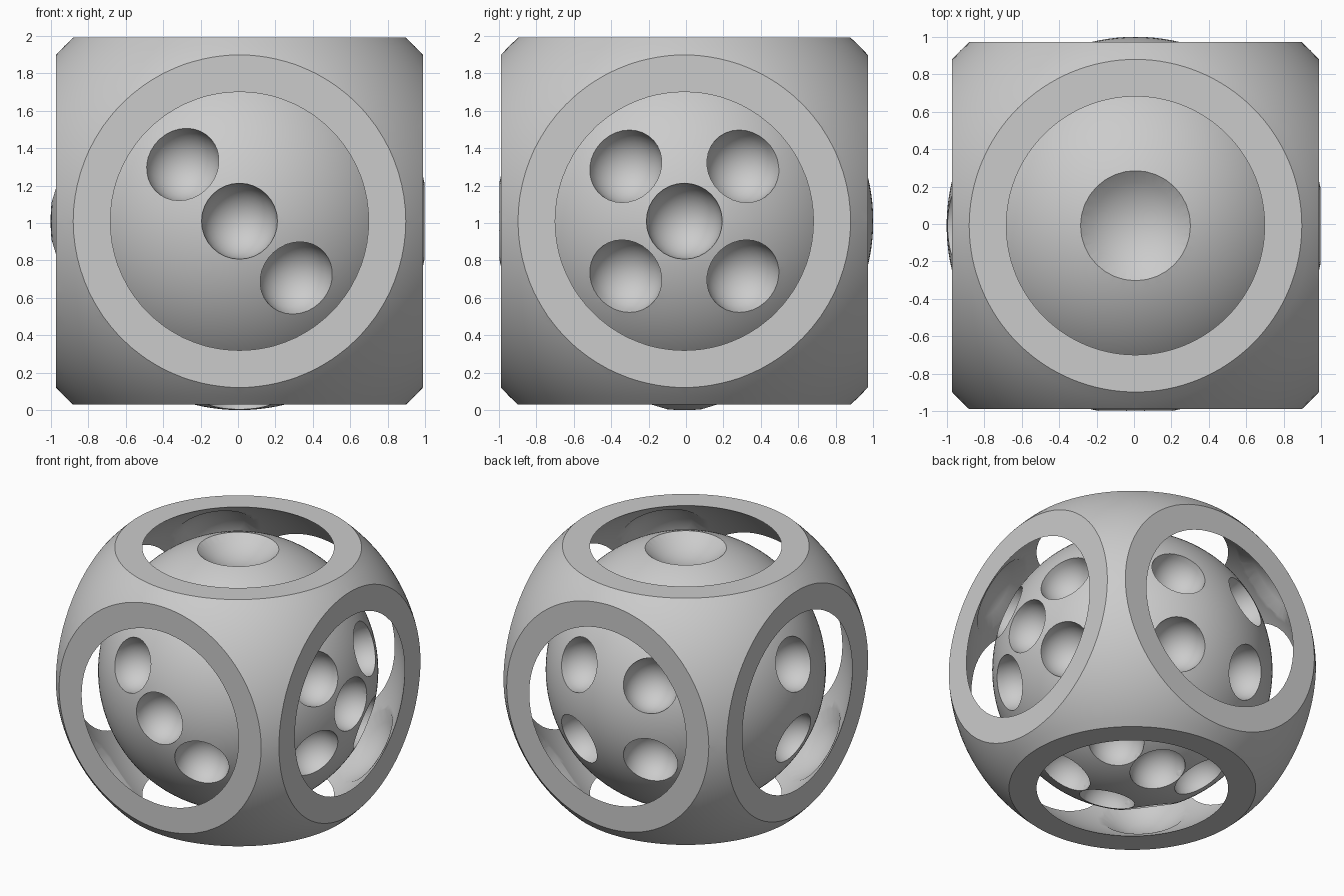
import bpy, bmesh, math
from mathutils import Vector, Matrix

if "Cube" in bpy.data.objects:
    bpy.data.objects.remove(bpy.data.objects["Cube"], do_unlink=True)

CENTRE = Vector((0.008, -0.009, 1.01))
BALL_R = 1.01       # inner die ball
HALF = 0.981        # half width of the cage
ROUND_R = 1.324     # sphere that rounds the cage corners
HOLLOW_R = 1.2      # sphere that empties the cage and opens its faces

grey = bpy.data.materials.new("plain_grey")
grey.use_nodes = True
grey.diffuse_color = (0.6, 0.6, 0.6, 1)
grey.node_tree.nodes["Principled BSDF"].inputs["Base Color"].default_value = (0.6, 0.6, 0.6, 1)


def new_object(name, bm):
    mesh = bpy.data.meshes.new(name)
    bm.to_mesh(mesh)
    bm.free()
    mesh.materials.append(grey)
    obj = bpy.data.objects.new(name, mesh)
    obj.location = CENTRE
    bpy.context.collection.objects.link(obj)
    return obj


def spheres(name, items, segments):
    """One mesh of spheres, each given as (position, radius), poles pointing outward."""
    bm = bmesh.new()
    for pos, radius in items:
        pos = Vector(pos)
        turn = pos.to_track_quat("Z", "Y").to_matrix().to_4x4() if pos.length else Matrix()
        bmesh.ops.create_uvsphere(bm, u_segments=segments, v_segments=segments // 2,
                                  radius=radius, matrix=Matrix.Translation(pos) @ turn)
    return new_object(name, bm)


def combine(obj, cutter, operation):
    mod = obj.modifiers.new("cut", "BOOLEAN")
    mod.operation, mod.solver, mod.object = operation, "EXACT", cutter
    bpy.context.view_layer.objects.active = obj
    bpy.ops.object.modifier_apply(modifier=mod.name)
    bpy.data.objects.remove(cutter, do_unlink=True)


def smooth(obj):
    bpy.ops.object.select_all(action="DESELECT")
    obj.select_set(True)
    bpy.context.view_layer.objects.active = obj
    bpy.ops.object.shade_smooth_by_angle(angle=math.radians(25))


# Cage: a cube rounded by one sphere and hollowed by a smaller one
bm = bmesh.new()
bmesh.ops.create_cube(bm, size=2 * HALF)
cage = new_object("cage", bm)
combine(cage, spheres("rounding", [((0, 0, 0), ROUND_R)], 128), "INTERSECT")
combine(cage, spheres("hollow", [((0, 0, 0), HOLLOW_R)], 128), "DIFFERENCE")

# Shallow round pockets inside the eight cage corners
corners = [(Vector((x, y, z)).normalized() * 0.84, 0.44)
           for x in (-1, 1) for y in (-1, 1) for z in (-1, 1)]
combine(cage, spheres("pockets", corners, 24), "DIFFERENCE")
smooth(cage)

# Die ball with pips: each face has its outward, u and v axes and a layout
X, Y, Z = Vector((1, 0, 0)), Vector((0, 1, 0)), Vector((0, 0, 1))
square = [(u, v) for u in (-0.32, 0.32) for v in (-0.3, 0.3)]
faces = [
    (-Y, X, Z, [(-0.31, 0.31), (0, 0), (0.31, -0.31)]),
    (X, Y, Z, square + [(0, 0)]),
    (Y, X, Z, square),
    (-X, Y, Z, [(0, -0.3), (0, 0.3)]),
    (-Z, X, Y, [(u, v) for u in (-0.4, 0, 0.4) for v in (-0.29, 0.29)]),
]
pips = []
for out, right, up, layout in faces:
    for u, v in layout:
        depth = math.sqrt(BALL_R ** 2 - u * u - v * v)
        direction = (out * depth + right * u + up * v).normalized()
        pips.append((direction * 0.99, 0.203))
pips.append((Z * 1.266, 0.42))      # single wide pip on top

ball = spheres("die_ball", [((0, 0, 0), BALL_R)], 128)
combine(ball, spheres("pip_cutters", pips, 32), "DIFFERENCE")
smooth(ball)
